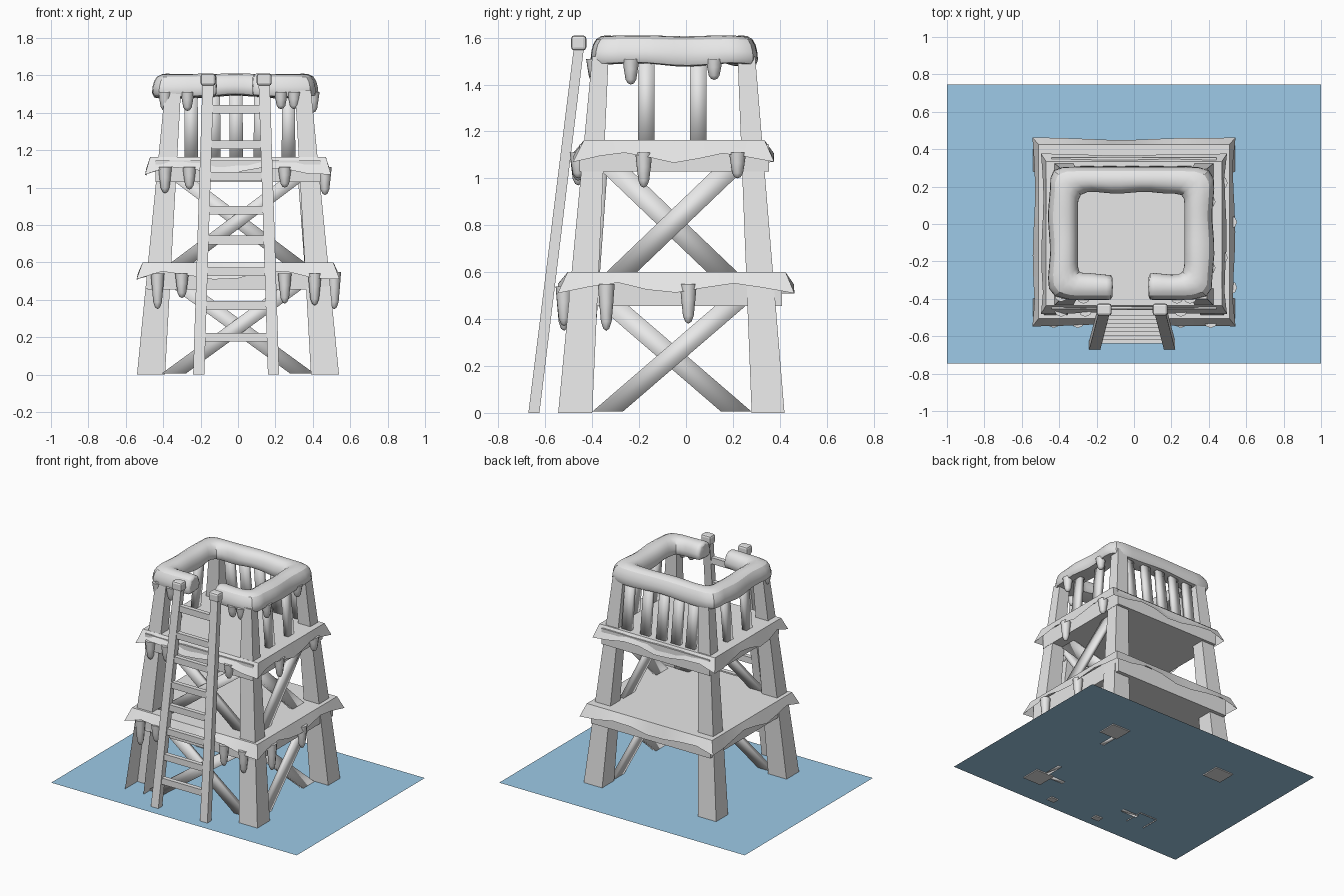
import bpy, bmesh, math, random

random.seed(4)
cube = bpy.data.objects.get("Cube")
if cube:
    bpy.data.objects.remove(cube, do_unlink=True)


def material(name, rgb):
    m = bpy.data.materials.new(name)
    m.use_nodes = True
    m.diffuse_color = (*rgb, 1)
    m.node_tree.nodes["Principled BSDF"].inputs["Base Color"].default_value = (*rgb, 1)
    return m


GREY = material("pale_grey", (0.8, 0.8, 0.8))
BLUE = material("ice_blue", (0.4, 0.7, 0.95))


def finish(name, bm, mat=GREY, smooth=None, fix=True):
    """Turn a bmesh into an object; smooth is an edge angle in degrees."""
    if fix:
        bmesh.ops.recalc_face_normals(bm, faces=bm.faces)
    me = bpy.data.meshes.new(name)
    bm.to_mesh(me)
    bm.free()
    me.materials.append(mat)
    ob = bpy.data.objects.new(name, me)
    bpy.context.collection.objects.link(ob)
    if smooth:
        bpy.ops.object.select_all(action='DESELECT')
        ob.select_set(True)
        bpy.context.view_layer.objects.active = ob
        bpy.ops.object.shade_smooth_by_angle(angle=math.radians(smooth))
    return ob


def post(name, sections, smooth=None, open_front=False):
    """Four-sided post through level sections (x0, x1, y0, y1, z)."""
    bm = bmesh.new()
    loops = [[bm.verts.new(p) for p in ((a, c, z), (b, c, z), (b, d, z), (a, d, z))]
             for a, b, c, d, z in sections]
    for n, (lo, hi) in enumerate(zip(loops, loops[1:])):
        for i in range(4):
            if open_front and n == 0 and i == 0:
                continue
            j = (i + 1) % 4
            bm.faces.new((lo[i], lo[j], hi[j], hi[i]))
    if not open_front:
        bm.faces.new(loops[0][::-1])
    bm.faces.new(loops[-1])
    return finish(name, bm, smooth=smooth)


def box(name, x0, x1, y0, y1, z0, z1):
    return post(name, [(x0, x1, y0, y1, z0), (x0, x1, y0, y1, z1)])


def lerp(a, b, t):
    return a + (b - a) * t


def square_loop(n):
    """Points round a unit square, starting at the front left corner."""
    pts = []
    for i in range(n):
        pts.append((-1 + 2 * i / n, -1))
    for i in range(n):
        pts.append((1, -1 + 2 * i / n))
    for i in range(n):
        pts.append((1 - 2 * i / n, 1))
    for i in range(n):
        pts.append((-1, 1 - 2 * i / n))
    return pts


# Ground
bm = bmesh.new()
bm.faces.new([bm.verts.new(p) for p in
              ((-1, -.745, .008), (1, -.745, .008), (1, .745, .008), (-1, .745, .008))])
finish("ground", bm, BLUE)

# Corner legs, leaning inwards
H = 1.52
for sx, side in ((-1, "right"), (1, "left")):
    for sy, end in ((-1, "front"), (1, "back")):
        secs = []
        for z in (0, .46, H):
            t = z / H
            xs = sorted((sx * lerp(.54, .39, t), sx * lerp(.39, .305, t)))
            ys = ((lerp(-.545, -.40, t), lerp(-.40, -.33, t)) if sy < 0
                  else (lerp(.28, .22, t), lerp(.42, .295, t)))
            secs.append((*xs, *ys, z))
        post(f"{end}_{side}_leg", secs, open_front=(sx < 0 and sy < 0))


# Decks: a plank box under a wavy sheet of snow
def snow_sheet(name, top, bottom, z0, z1):
    bm = bmesh.new()
    loops = []
    pts = square_loop(8)
    for (hx, y0, y1), z, drop in ((top, z1, 0), (bottom, z0, 1)):
        loop = []
        for i, (u, v) in enumerate(pts):
            corner = abs(u) == 1 and abs(v) == 1
            dz = drop * (-.02 if corner else .022 * math.sin(i * 1.45) + random.uniform(-.006, .006))
            grow = 1 + (drop * (.015 if corner else .012 * math.sin(i * 1.1 + 1)))
            loop.append(bm.verts.new((u * hx * grow,
                                      (y0 + y1) / 2 + v * (y1 - y0) / 2 * grow, z + dz)))
        loops.append(loop)
    n = len(pts)
    bm.faces.new(loops[0])
    for i in range(n):
        j = (i + 1) % n
        bm.faces.new((loops[1][i], loops[1][j], loops[0][j], loops[0][i]))
    finish(name, bm, smooth=30, fix=False)


box("lower_deck", -.485, .485, -.50, .41, .455, .58)
snow_sheet("lower_deck_snow", (.51, -.505, .425), (.535, -.54, .455), .53, .60)
box("upper_deck", -.44, .44, -.455, .355, 1.03, 1.145)
snow_sheet("upper_deck_snow", (.47, -.435, .335), (.49, -.475, .37), 1.09, 1.163)


# Crossed braces on the front and the left side
def mirrored(lo, hi, c):
    return 2 * c - hi, 2 * c - lo


def crossed(name, z0, z1, fx, fy):
    """fx, fy: spans along each wall at the foot and the head of a brace."""
    for k in (0, 1):
        foot, head = (fx[0], fx[1]) if k == 0 else (mirrored(*fx[0], 0), mirrored(*fx[1], 0))
        a, b = (lerp(-.47, -.36, z / H) + .03 * k for z in (z0, z1))
        post(f"front_brace_{name}_{k + 1}",
             [(*foot, a, a + .03, z0), (*head, b, b + .03, z1)], smooth=100)
        foot, head = (fy[0], fy[1]) if k == 0 else (mirrored(*fy[0], -.06), mirrored(*fy[1], -.06))
        a, b = (lerp(.46, .345, z / H) - .03 * k for z in (z0, z1))
        post(f"side_brace_{name}_{k + 1}",
             [(a - .03, a, *foot, z0), (b - .03, b, *head, z1)], smooth=100)


crossed("lower", .005, .47, ((-.41, -.28), (.23, .36)), ((-.40, -.27), (.14, .27)))
crossed("upper", .59, 1.04, ((-.37, -.25), (.23, .35)), ((-.35, -.22), (.12, .25)))

# Parapet slats
for i, x in enumerate((-.25, -.13, -.01, .12, .27)):
    post(f"back_slat_{i + 1}", [(x - .037, x + .037, .285, .315, 1.13),
                                (x - .034, x + .034, .24, .27, 1.54)], smooth=100)
for sx, side in ((-1, "right"), (1, "left")):
    for i, y in enumerate((-.17, .052)):
        lo = sorted((sx * .365, sx * .40))
        hi = sorted((sx * .33, sx * .365))
        post(f"{side}_slat_{i + 1}", [(*lo, y - .035, y + .035, 1.13),
                                      (*hi, y - .035, y + .035, 1.54)], smooth=100)

# Snow roll round the parapet, open at the ladder
PROFILE = ((.085, 1.475), (.078, 1.54), (.06, 1.60), (.0, 1.612),
           (-.055, 1.60), (-.08, 1.54), (-.075, 1.485), (.0, 1.49))
front = square_loop(6)
units = [(-.27, -1), (-.32, -1), (-.66, -1)] + [front[0]] + front[:5:-1] \
    + [(.62, -1), (.30, -1), (.25, -1)]
bm = bmesh.new()
loops = []
for i, (u, v) in enumerate(units):
    corner = abs(u) == 1 and abs(v) == 1
    dz = 0 if corner else .012 * math.sin(i * 1.7)
    dd = .012 * math.sin(i * 2.1)
    loop = []
    for d, z in PROFILE:
        on_front = v == -1 and abs(u) < 1
        x = -.015 + u * (.36 + (0 if on_front else d + dd * (d > 0)))
        y = -.05 + v * (.285 + (d + dd * (d < 0)) * .9)
        loop.append(bm.verts.new((x, y, z + (dz if z < 1.52 else dz * .3))))
    loops.append(loop)
for a, b in zip(loops, loops[1:]):
    for i in range(len(PROFILE)):
        j = (i + 1) % len(PROFILE)
        bm.faces.new((a[i], a[j], b[j], b[i]))
bm.faces.new(loops[0])
bm.faces.new(loops[-1])
roll = finish("parapet_snow", bm, smooth=60)
roll.modifiers.new("soften", 'SUBSURF').levels = 1


# Icicles: (x, y, top z, bottom z)
def icicle(name, x, y, top, tip):
    bm = bmesh.new()
    n, prev = 8, None
    for f, r in ((0, .036), (.4, .03), (.8, .023), (.95, .013)):
        loop = [bm.verts.new((x + r * math.cos(i * math.tau / n), y + r * math.sin(i * math.tau / n),
                              lerp(top, tip, f))) for i in range(n)]
        if prev:
            for i in range(n):
                bm.faces.new((prev[i], prev[(i + 1) % n], loop[(i + 1) % n], loop[i]))
        else:
            bm.faces.new(loop)
        prev = loop
    end = bm.verts.new((x, y, tip))
    for i in range(n):
        bm.faces.new((prev[i], prev[(i + 1) % n], end))
    finish(name, bm, smooth=60)


ICICLES = ((-.43, -.52, .54, .35), (-.30, -.52, .54, .41), (.25, -.52, .54, .38),
           (.41, -.52, .54, .37), (.515, -.34, .55, .35), (.515, .01, .55, .38),
           (-.39, -.46, 1.11, .97), (-.26, -.46, 1.11, .99), (.25, -.46, 1.11, 1.0),
           (.465, -.18, 1.11, .96), (.465, .22, 1.11, 1.0),
           (-.39, -.38, 1.51, 1.41), (-.27, -.39, 1.51, 1.41), (.23, -.39, 1.51, 1.42),
           (.30, -.39, 1.51, 1.42), (.40, -.235, 1.51, 1.40), (.40, .12, 1.51, 1.42))
for i, spec in enumerate(ICICLES):
    icicle(f"icicle_{i + 1}", *spec)

# Ladder: leaning rails with snow caps, and rungs
for name, foot, head in (("right", (-.24, -.18), (-.19, -.13)), ("left", (.16, .22), (.11, .17))):
    post(f"ladder_{name}_rail", [(*foot, -.672, -.625, 0), (*head, -.478, -.435, 1.56)])
    cap = box(f"ladder_{name}_cap", head[0] - .01, head[1] + .01, -.49, -.425, 1.545, 1.61)
    bev = cap.modifiers.new("round", 'BEVEL')
    bev.width, bev.segments = .014, 2
for i, z in enumerate((.20, .37, .55, .72, .88, 1.06, 1.23, 1.42)):
    y = lerp(-.648, -.456, z / 1.56)
    half = lerp(.19, .14, z / 1.56)
    box(f"ladder_rung_{i + 1}", -.01 - half, -.01 + half, y - .016, y + .016, z - .023, z + .023)
